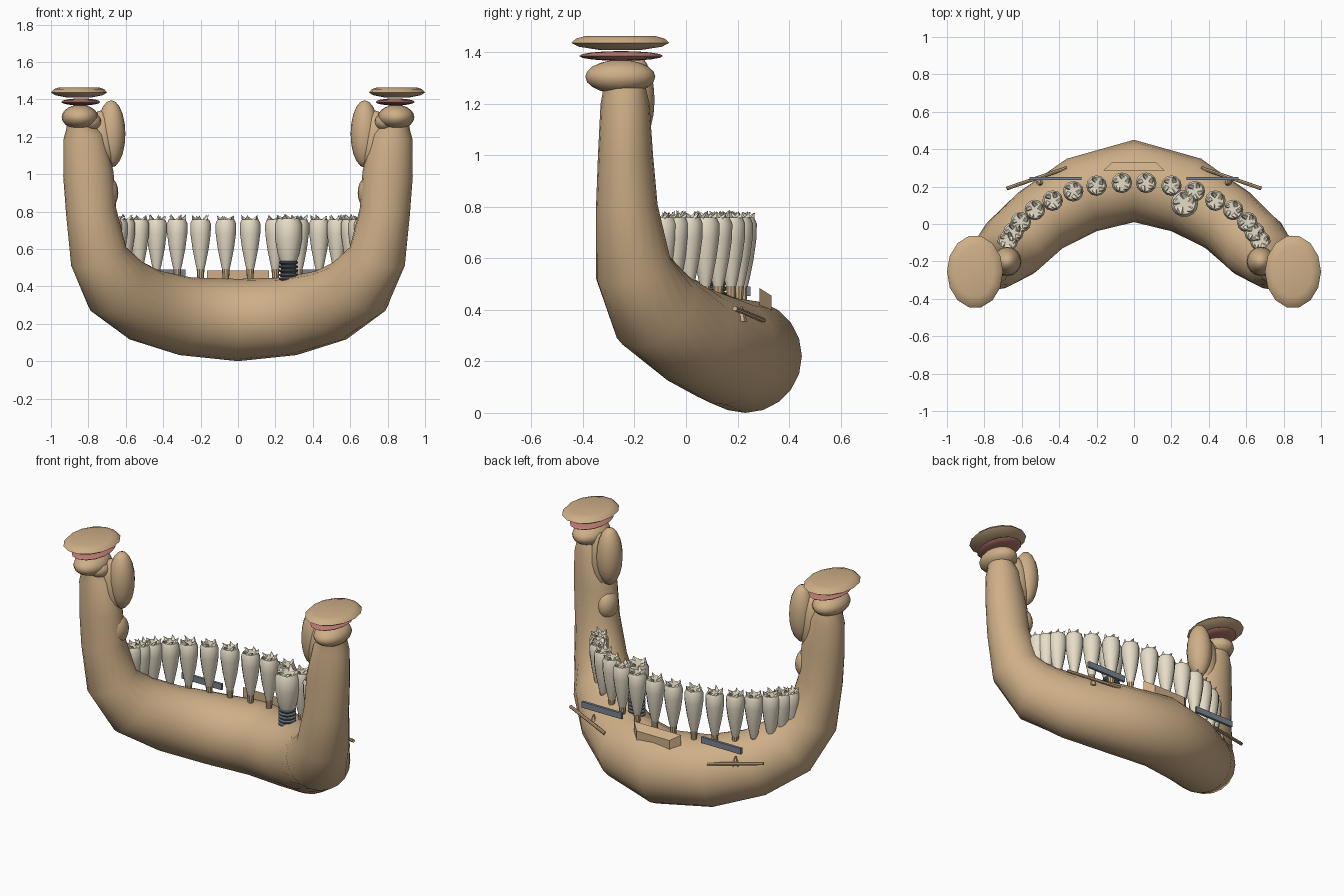
import bpy, bmesh, math, random
from mathutils import Vector, Matrix

if "Cube" in bpy.data.objects:
    bpy.data.objects.remove(bpy.data.objects["Cube"])

random.seed(4)


def material(name, rgb):
    m = bpy.data.materials.new(name)
    m.diffuse_color = (*rgb, 1)
    m.use_nodes = True
    m.node_tree.nodes["Principled BSDF"].inputs["Base Color"].default_value = m.diffuse_color
    return m


BONE = material("bone", (0.62, 0.43, 0.245))
TOOTH = material("enamel", (0.80, 0.73, 0.58))
ROOT = material("root", (0.60, 0.43, 0.25))
DISC = material("cartilage", (0.50, 0.20, 0.17))
METAL = material("steel", (0.19, 0.23, 0.28))
SCREW = material("dark titanium", (0.13, 0.15, 0.18))


def finish(name, bm, mats, angle=40):
    bmesh.ops.recalc_face_normals(bm, faces=bm.faces)
    me = bpy.data.meshes.new(name)
    bm.to_mesh(me)
    bm.free()
    ob = bpy.data.objects.new(name, me)
    bpy.context.collection.objects.link(ob)
    for m in mats:
        me.materials.append(m)
    if angle:
        bpy.ops.object.select_all(action='DESELECT')
        ob.select_set(True)
        bpy.context.view_layer.objects.active = ob
        bpy.ops.object.shade_smooth_by_angle(angle=math.radians(angle))
    return ob


def skin(bm, rings, mat=0):
    n = len(rings[0])
    for a, b in zip(rings, rings[1:]):
        for i in range(n):
            f = bm.faces.new((a[i], a[(i + 1) % n], b[(i + 1) % n], b[i]))
            f.material_index = mat
    for r in (rings[0], rings[-1]):
        bm.faces.new(r).material_index = mat


def lathe(bm, x, y, profile, n=12, mat=0):
    skin(bm, [[bm.verts.new((x + r * math.cos(2 * math.pi * i / n),
                             y + r * math.sin(2 * math.pi * i / n), z))
               for i in range(n)] for r, z in profile], mat)


def ellipsoid(name, loc, size, mat, seg=16, rings=10, tilt=0):
    bm = bmesh.new()
    bmesh.ops.create_uvsphere(bm, u_segments=seg, v_segments=rings, radius=1)
    bm.transform(Matrix.Translation(loc) @ Matrix.Rotation(tilt, 4, 'Y')
                 @ Matrix.Diagonal((*size, 1)))
    return finish(name, bm, [mat])


# Jaw bone: one tube from joint to joint; x, y, z, depth radius, other radius
half = [(0.28, 0.155, 0.24, 0.21, 0.21), (0.50, 0.02, 0.30, 0.19, 0.20),
        (0.65, -0.12, 0.40, 0.185, 0.19), (0.745, -0.205, 0.56, 0.15, 0.155),
        (0.785, -0.23, 0.80, 0.12, 0.135), (0.80, -0.235, 1.00, 0.107, 0.135),
        (0.825, -0.237, 1.20, 0.095, 0.11), (0.84, -0.24, 1.25, 0.085, 0.08),
        (0.84, -0.25, 1.30, 0.08, 0.07)]
path = [(-p[0], *p[1:]) for p in reversed(half)] + [(0, 0.23, 0.22, 0.22, 0.22)] + half
bm = bmesh.new()
rings = []
for k, p in enumerate(path):
    t = (Vector(path[min(k + 1, len(path) - 1)][:3]) - Vector(path[max(k - 1, 0)][:3])).normalized()
    u = Vector((0, 1, 0))
    u = (u - t * u.dot(t)).normalized()
    v = t.cross(u)
    rings.append([bm.verts.new(Vector(p[:3]) + u * p[3] * math.cos(a) + v * p[4] * math.sin(a))
                  for a in (2 * math.pi * i / 20 for i in range(20))])
skin(bm, rings)
finish("jaw_bone", bm, [BONE], 50)

# Joint parts and bony processes on both sides
for s, side in ((-1, "left"), (1, "right")):
    ellipsoid(f"condyle_{side}", (s * 0.845, -0.255, 1.305), (0.098, 0.136, 0.066), BONE)
    ellipsoid(f"inner_condyle_knob_{side}", (s * 0.79, -0.25, 1.28), (0.06, 0.08, 0.05), BONE)
    ellipsoid(f"coronoid_process_{side}", (s * 0.678, -0.2, 1.215), (0.076, 0.078, 0.18), BONE)
    ellipsoid(f"coronoid_bridge_{side}", (s * 0.735, -0.215, 1.16), (0.08, 0.07, 0.18), BONE)
    ellipsoid(f"inner_spur_{side}", (s * 0.70, -0.21, 0.90), (0.06, 0.075, 0.09), BONE)
    ellipsoid(f"joint_disc_{side}", (s * 0.84, -0.252, 1.386), (0.107, 0.163, 0.019), DISC, 14, 8)

    # Shallow socket plate with a flat top
    bm = bmesh.new()
    lathe(bm, 0, 0, [(0.45, 1.410), (0.85, 1.422), (1, 1.437), (0.9, 1.454), (0.7, 1.464)], 14)
    bm.transform(Matrix.Translation((s * 0.85, -0.255, 0)) @ Matrix.Diagonal((0.15, 0.195, 1, 1)))
    finish(f"joint_socket_{side}", bm, [BONE])

    # Steel plate
    bm = bmesh.new()
    bmesh.ops.create_cube(bm, size=1)
    bm.transform(Matrix.Translation((s * 0.42, 0.242, 0.472)) @ Matrix.Diagonal((0.28, 0.016, 0.038, 1)))
    finish(f"steel_plate_{side}", bm, [METAL], 0)

    # Thin oblique ridge and its small spine
    bm = bmesh.new()
    a, b = Vector((s * 0.36, 0.30, 0.36)), Vector((s * 0.68, 0.19, 0.405))
    d = b - a
    bmesh.ops.create_cone(bm, segments=8, cap_ends=True, radius1=0.01, radius2=0.01, depth=d.length)
    bm.transform(Matrix.Translation((a + b) / 2) @ d.to_track_quat('Z', 'Y').to_matrix().to_4x4())
    finish(f"oblique_ridge_{side}", bm, [BONE])
    bm = bmesh.new()
    bmesh.ops.create_cone(bm, segments=6, cap_ends=True, radius1=0.024, radius2=0.003, depth=0.06)
    bm.transform(Matrix.Translation((s * 0.50, 0.215, 0.385)))
    finish(f"ridge_spine_{side}", bm, [BONE], 0)

# Wedge graft behind the chin
bm = bmesh.new()
bmesh.ops.create_cube(bm, size=1)
for v in bm.verts:
    sx, top = (1 if v.co.x > 0 else -1), v.co.z > 0
    if v.co.y < 0:
        v.co = (sx * 0.165, 0.285, 0.485 if top else 0.41)
    else:
        v.co = (sx * 0.115, 0.332, 0.455 if top else 0.39)
finish("chin_graft", bm, [BONE], 0)


def cusps(bm, x, y, r, z, mat=0):
    """Ring of leaning spikes over the biting surface."""
    turn = random.random() * 6
    for i in range(5):
        a = turn + i * 2 * math.pi / 5
        c = Vector((x + 0.55 * r * math.cos(a), y + 0.55 * r * math.sin(a), z))
        lean = Vector((math.cos(a + 0.8), math.sin(a + 0.8), 0)) * r * 0.5
        base = [bm.verts.new(c + Vector((math.cos(q), math.sin(q), 0)) * r * 0.38)
                for q in (a, a + 1.57, a + 3.14, a + 4.71)]
        tip = bm.verts.new(c + lean + Vector((0, 0, random.uniform(0.022, 0.034))))
        for j in range(4):
            bm.faces.new((base[j], base[(j + 1) % 4], tip)).material_index = mat
        bm.faces.new(base[::-1]).material_index = mat


# Teeth: crowns on slim roots along the arch
arch = [(0.065, 0.22), (0.20, 0.205), (0.325, 0.175), (0.435, 0.125),
        (0.53, 0.075), (0.605, 0.01), (0.645, -0.045), (0.675, -0.09)]
crown = [(0.018, 0.485), (0.026, 0.515), (0.043, 0.60), (0.054, 0.68), (0.055, 0.735), (0.045, 0.758)]
for s, side in ((-1, "left"), (1, "right")):
    for k, (x, y) in enumerate(arch):
        bm = bmesh.new()
        lathe(bm, s * x, y, crown)
        lathe(bm, s * x, y, [(0.014, 0.40), (0.021, 0.492)], 10, 1)
        cusps(bm, s * x, y, 0.05, 0.753)
        finish(f"tooth_{side}_{k + 1}", bm, [TOOTH, ROOT], 35)

# Implant: wide crown on a threaded screw
bm = bmesh.new()
lathe(bm, 0.27, 0.11, [(0.045, 0.535), (0.058, 0.575), (0.073, 0.66), (0.073, 0.73), (0.058, 0.762)], 14)
cusps(bm, 0.27, 0.11, 0.066, 0.757)
finish("implant_crown", bm, [TOOTH], 35)
bm = bmesh.new()
thread = [(0.038, 0.36)]
for i in range(8):
    z = 0.365 + i * 0.022
    thread += [(0.052, z + 0.006), (0.052, z + 0.012), (0.038, z + 0.018)]
lathe(bm, 0.27, 0.11, thread, 16)
finish("implant_screw", bm, [SCREW], 30)
